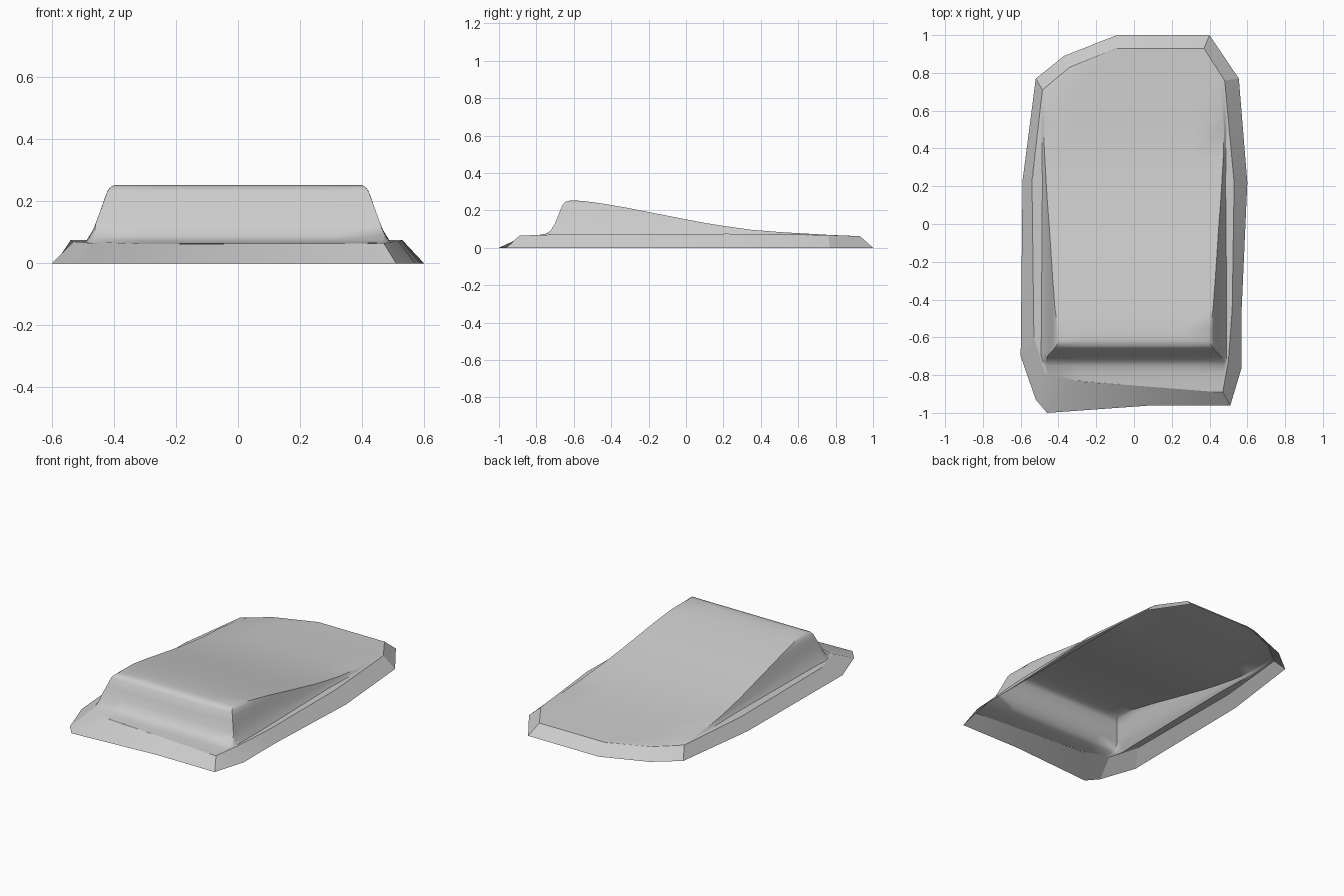
import bpy
import math

cube = bpy.data.objects.get("Cube")
if cube:
    bpy.data.objects.remove(cube, do_unlink=True)

grey = bpy.data.materials.new("plain grey")
grey.use_nodes = True
colour = (0.6, 0.6, 0.6, 1)
grey.diffuse_color = colour
grey.node_tree.nodes["Principled BSDF"].inputs["Base Color"].default_value = colour


def lerp_table(table, key):
    """Interpolate rows of (key, values...) and return the values."""
    if key <= table[0][0]:
        return table[0][1:]
    for a, b in zip(table, table[1:]):
        if key <= b[0]:
            t = (key - a[0]) / (b[0] - a[0])
            return tuple(p + (q - p) * t for p, q in zip(a[1:], b[1:]))
    return table[-1][1:]


def make_object(name, verts, faces, angle):
    mesh = bpy.data.meshes.new(name)
    mesh.from_pydata(verts, [], faces)
    mesh.materials.append(grey)
    obj = bpy.data.objects.new(name, mesh)
    bpy.context.collection.objects.link(obj)
    bpy.ops.object.select_all(action='DESELECT')
    obj.select_set(True)
    bpy.context.view_layer.objects.active = obj
    bpy.ops.object.shade_smooth_by_angle(angle=math.radians(angle))
    return obj


# Rim edges from front to back: y, x, z
right_rim = [(-.89, .47, .065), (-.72, .5, .07), (-.45, .52, .07),
             (.22, .53, .075), (.76, .48, .068), (.93, .37, .062)]
left_rim = [(-.83, -.33, .062), (-.79, -.47, .065), (-.6, -.53, .07),
            (.23, -.54, .075), (.71, -.485, .068), (.83, -.34, .065),
            (.93, -.09, .062)]

# Ground outline, matched one to one with the rim points: x, y
right_ground = [(.51, -.96), (.57, -.76), (.57, -.45), (.6, .22),
                (.555, .77), (.4, 1)]
left_ground = [(-.46, -1), (-.52, -.93), (-.6, -.7), (-.59, .23),
               (-.52, .77), (-.37, .89), (-.09, 1)]

# Faceted skirt around the edge, open underneath
rim = [(x, y, z) for y, x, z in right_rim + left_rim[::-1]] + [(.1, -.862, .064)]
ground = [(x, y, 0) for x, y in right_ground + left_ground[::-1] + [(.1, -.96)]]
n = len(rim)
make_object("skirt", ground + rim,
            [(i, (i + 1) % n, n + (i + 1) % n, n + i) for i in range(n)], 15)

# Ramp height along its length: y, z
ridge = [(-.83, .063), (-.79, .068), (-.75, .075), (-.725, .09), (-.7, .13),
         (-.68, .18), (-.66, .23), (-.645, .246), (-.62, .252), (-.6, .253),
         (-.55, .25), (-.45, .237), (-.3, .211), (-.15, .181), (0, .152),
         (.11, .131), (.22, .114), (.35, .096), (.5, .084), (.6, .078),
         (.71, .072), (.76, .069), (.83, .066), (.93, .062)]
# Half width of the ramp at each height: z, x
flank = [(.062, .5), (.075, .485), (.09, .475), (.15, .45), (.21, .43),
         (.235, .42), (.247, .41), (.254, .395)]
steps = [0, .2, .4, .6, .8, .93, 1]


def side_points(table, y, height):
    """Points from the rim up one flank to the top edge."""
    x_rim, z_rim = lerp_table(table, y)
    sign, reach = math.copysign(1, x_rim), abs(x_rim)
    points = [(x_rim, y, z_rim)]
    for f in steps:
        z = z_rim + f * (max(height, z_rim) - z_rim)
        x = min(lerp_table(flank, z)[0], reach * (.985 - .04 * f))
        points.append((sign * x, y, z))
    return points


# Smooth ramp lofted from cross-sections
verts = []
for i, (y, height) in enumerate(ridge):
    left = side_points(left_rim, y, height)
    right = side_points(right_rim, -.89 if i == 0 else y, height)
    a, b = left[-1], right[-1]
    middle = [tuple(p + (q - p) * k / 6 for p, q in zip(a, b)) for k in range(1, 6)]
    row = left + middle + right[::-1]
    verts += row
w = len(row)
faces = [(r * w + c, r * w + c + 1, (r + 1) * w + c + 1, (r + 1) * w + c)
         for r in range(len(ridge) - 1) for c in range(w - 1)]
make_object("ramp", verts, faces, 40)
